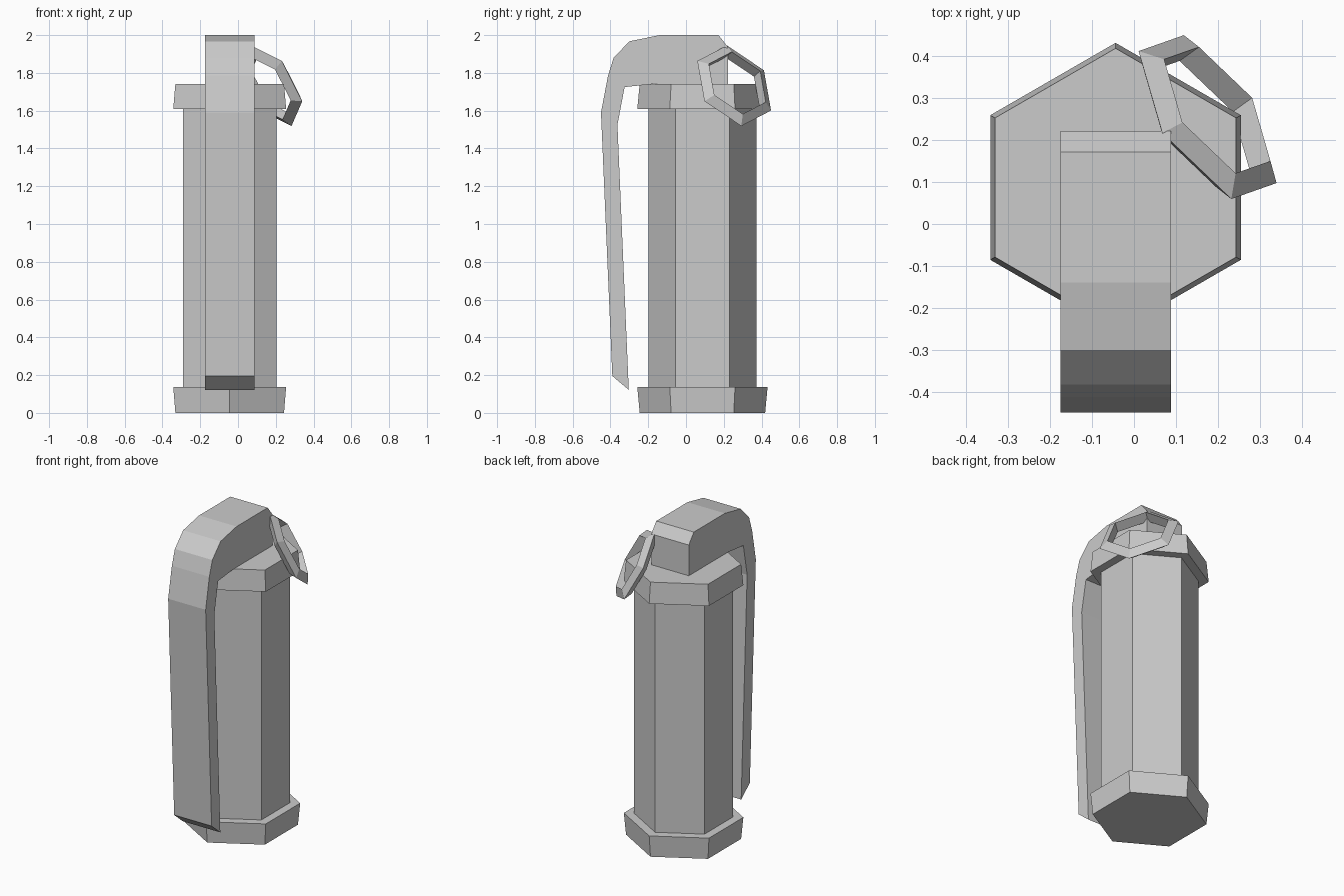
import bpy, bmesh
from mathutils import Vector, Matrix

if "Cube" in bpy.data.objects:
    bpy.data.objects.remove(bpy.data.objects["Cube"])

CX, CY = -0.044, 0.087  # axis of the hexagonal body


def hex_part(name, r_low, r_high, z0, z1):
    bpy.ops.mesh.primitive_cone_add(vertices=6, radius1=r_low, radius2=r_high,
                                    depth=z1 - z0, location=(CX, CY, (z0 + z1) / 2))
    bpy.context.object.name = name


# Body and the two collars, each widest on its inward side
hex_part("body", 0.285, 0.285, 0.13, 1.62)
hex_part("bottom_cap", 0.332, 0.345, 0.0, 0.137)
hex_part("top_cap", 0.345, 0.332, 1.61, 1.742)

# Lever: side profile (y, z) extruded across x
profile = [(0.172, 2.0), (-0.14, 2.0), (-0.30, 1.967), (-0.383, 1.88),
           (-0.413, 1.785), (-0.45, 1.59), (-0.39, 0.195), (-0.303, 0.122),
           (-0.363, 1.525), (-0.325, 1.725), (-0.165, 1.742),
           (0.222, 1.735), (0.222, 1.937)]
bm = bmesh.new()
face = bm.faces.new([bm.verts.new((-0.175, y, z)) for y, z in profile])
ext = bmesh.ops.extrude_face_region(bm, geom=[face])
bmesh.ops.translate(bm, vec=(0.263, 0, 0),
                    verts=[v for v in ext["geom"] if isinstance(v, bmesh.types.BMVert)])
bmesh.ops.recalc_face_normals(bm, faces=bm.faces[:])
mesh = bpy.data.meshes.new("lever")
bm.to_mesh(mesh)
bm.free()
bpy.context.collection.objects.link(bpy.data.objects.new("lever", mesh))

# Pull ring: six-sided, triangular section, tilted beside the lever
n = Vector((0.723, 0.517, 0.458)).normalized()
u = Vector((-0.105, -0.037, 0.207))
u = (u - n * u.dot(n)).normalized()
v = n.cross(u)
rot = Matrix((u, v, n)).transposed().to_4x4()
bpy.ops.mesh.primitive_torus_add(major_segments=6, minor_segments=3,
                                 major_radius=0.205, minor_radius=0.037)
ring = bpy.context.object
ring.name = "pull_ring"
ring.matrix_world = Matrix.Translation((0.1755, 0.255, 1.732)) @ rot
